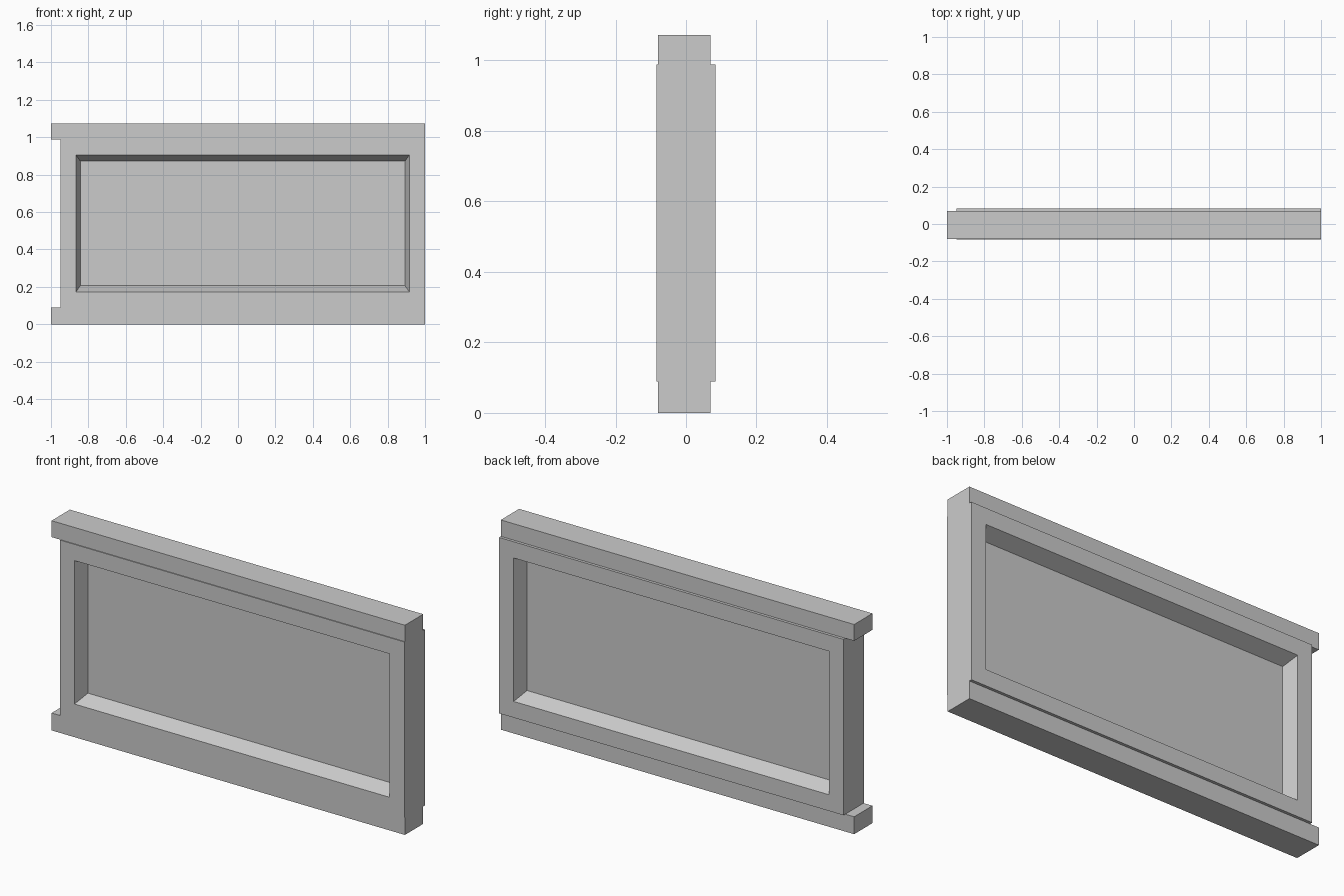
import bpy, bmesh
from mathutils import Vector

if "Cube" in bpy.data.objects:
    bpy.data.objects.remove(bpy.data.objects["Cube"])

X_RAIL, X_BODY, X_END = -1.0, -0.95, 1.0
F, B = -0.079, 0.069           # rail front / back
D = 0.0835                     # frame half depth
Z1, Z2, Z3 = 0.089, 0.989, 1.073

# cross-section, anticlockwise in (y, z)
profile = [(F, 0), (B, 0), (B, Z1), (D, Z1), (D, Z2), (B, Z2),
           (B, Z3), (F, Z3), (F, Z2), (-D, Z2), (-D, Z1), (F, Z1)]
caps = [(0, 1, 2, 11), (10, 11, 2, 3, 4, 5, 8, 9), (8, 5, 6, 7)]

bm = bmesh.new()
left = [bm.verts.new((X_BODY, y, z)) for y, z in profile]
right = [bm.verts.new((X_END, y, z)) for y, z in profile]
n = len(profile)

# long sides of the frame; sides 3 and 9 are the back and front
sides = [bm.faces.new((left[i], left[(i + 1) % n], right[(i + 1) % n], right[i]))
         for i in range(n)]
bm.faces.new(right)
ends = [bm.faces.new([left[i] for i in c]) for c in caps]
bmesh.ops.recalc_face_normals(bm, faces=bm.faces)

# top and bottom rails project past the left end
for f in (ends[0], ends[2]):
    new = bmesh.ops.extrude_face_region(bm, geom=[f])["geom"]
    for v in new:
        if isinstance(v, bmesh.types.BMVert):
            v.co.x = X_RAIL
    if f.is_valid:
        bm.faces.remove(f)
bmesh.ops.recalc_face_normals(bm, faces=bm.faces)

# tapered recess on front and back
for f in (sides[3], sides[9]):
    bmesh.ops.inset_region(bm, faces=[f], thickness=0.083, use_even_offset=True)
    bmesh.ops.inset_region(bm, faces=[f], thickness=0.024, use_even_offset=True)
    mid = (Z1 + Z2) / 2
    for v in f.verts:
        v.co.z = mid + (0.333 if v.co.z > mid else -0.333)
        v.co.y *= (D - 0.074) / D

mesh = bpy.data.meshes.new("wall_panel")
bm.to_mesh(mesh)
bm.free()
panel = bpy.data.objects.new("wall_panel", mesh)
bpy.context.collection.objects.link(panel)
